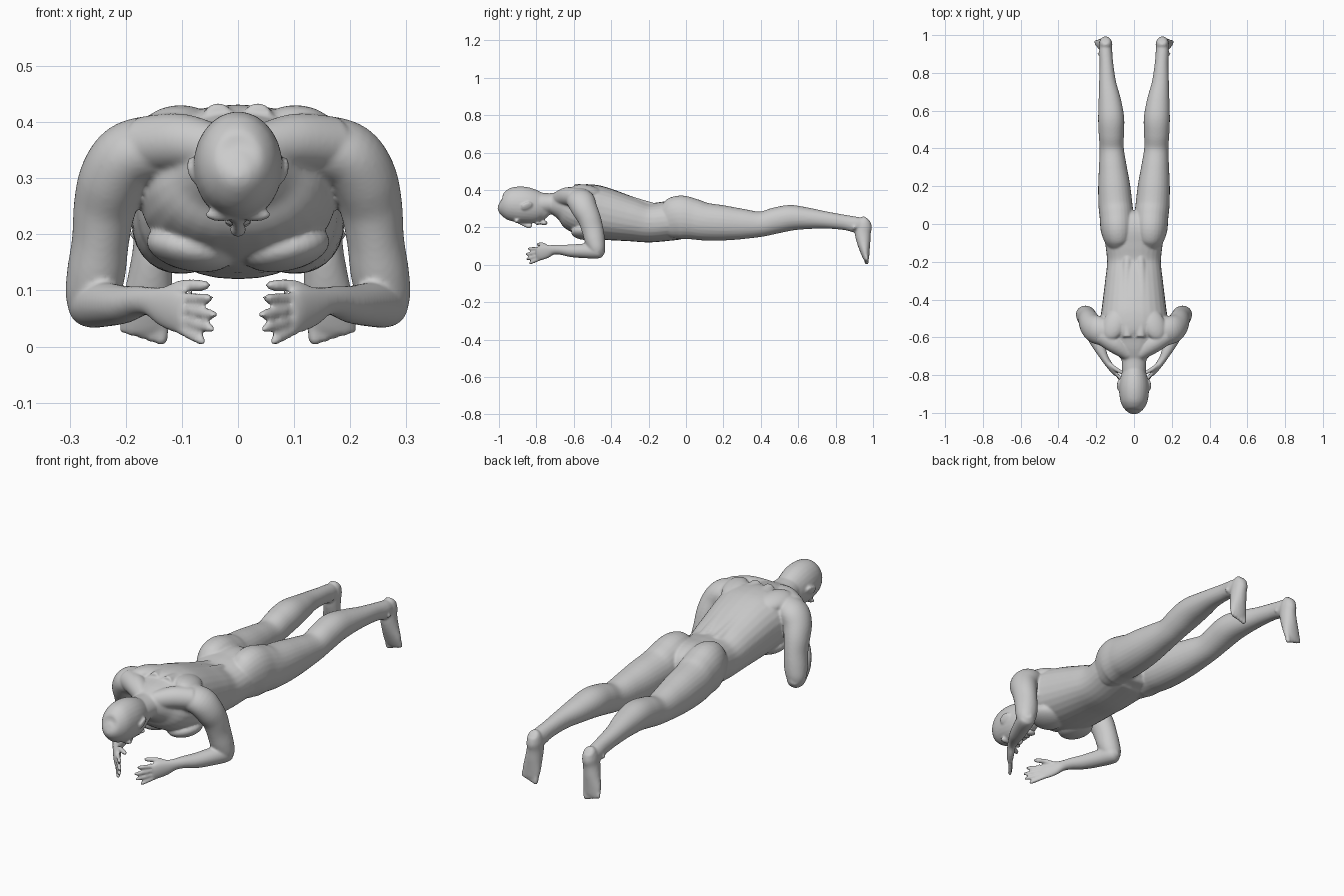
import bpy, bmesh, math
from mathutils import Vector, Matrix

bm = bmesh.new()


def smooth_path(secs, n=5):
    """Catmull-Rom interpolation of (x, y, z, ra, rb) sections."""
    out = []
    for i in range(len(secs) - 1):
        p = [secs[max(0, min(len(secs) - 1, i + k))] for k in (-1, 0, 1, 2)]
        for j in range(n):
            t = j / n
            out.append([0.5 * (2 * b + (c - a) * t + (2 * a - 5 * b + 4 * c - d) * t * t
                               + (3 * b - a - 3 * c + d) * t ** 3) for a, b, c, d in zip(*p)])
    out.append(list(secs[-1]))
    return out


def loft(secs, ref=(1, 0, 0), mirror=True, power=1.0, segs=28):
    """Closed tube; ra lies along ref, rb across it."""
    path = smooth_path(secs)
    pts = [Vector(p[:3]) for p in path]
    for s in ((1, -1) if mirror else (1,)):
        rings = []
        for i, p in enumerate(path):
            t = (pts[min(i + 1, len(pts) - 1)] - pts[max(i - 1, 0)]).normalized()
            u = Vector(ref)
            u = (u - t * u.dot(t)).normalized()
            v = t.cross(u)
            ring = []
            for k in range(segs):
                a = 2 * math.pi * k / segs
                c, d = math.cos(a), math.sin(a)
                c = math.copysign(abs(c) ** power, c)
                d = math.copysign(abs(d) ** power, d)
                q = pts[i] + u * c * max(p[3], .002) + v * d * max(p[4], .002)
                ring.append(bm.verts.new((q.x * s, q.y, q.z)))
            rings.append(ring)
        for a, b in zip(rings, rings[1:]):
            for k in range(segs):
                m = (k + 1) % segs
                bm.faces.new((a[k], a[m], b[m], b[k]))
        bm.faces.new(rings[0][::-1])
        bm.faces.new(rings[-1])


def blob(loc, size, mirror=True, rot=(0, 0, 0)):
    """Ellipsoid muscle or feature."""
    for s in ((1, -1) if mirror else (1,)):
        m = Matrix.Translation((loc[0] * s, loc[1], loc[2]))
        for ang, ax in ((rot[2] * s, 'Z'), (rot[1] * s, 'Y'), (rot[0], 'X')):
            m = m @ Matrix.Rotation(math.radians(ang), 4, ax)
        m = m @ Matrix.Diagonal((*size, 1))
        bmesh.ops.create_uvsphere(bm, u_segments=24, v_segments=14, radius=1, matrix=m)


def spans(rows):
    """(y, centre x, half width, bottom z, top z) -> loft sections."""
    return [(cx, y, (b + t) / 2, rx, (t - b) / 2) for y, cx, rx, b, t in rows]


def digit(base, mid, tip, r):
    b, m, e = Vector(base), Vector(mid), Vector(tip)
    n = m.lerp(e, 0.75)
    loft([(*b, r, r), (*m, r, r), (*n, r * .9, r * .9), (*e, r * .4, r * .4)], (0, 0, 1), segs=14)


# torso
loft(spans([(-.72, 0, .065, .275, .383), (-.66, 0, .11, .235, .408), (-.6, 0, .155, .18, .43),
            (-.52, 0, .178, .148, .432), (-.44, 0, .17, .133, .414), (-.3, 0, .153, .125, .364),
            (-.2, 0, .143, .12, .331), (-.1, 0, .153, .128, .34), (-.02, 0, .165, .138, .345),
            (.04, 0, .13, .15, .31), (.06, 0, .08, .18, .27)]), mirror=False, power=.88)
# back muscles, shoulder blades, chest
loft([(.035, -.6, .395, .03, .04), (.04, -.45, .383, .035, .034), (.04, -.3, .338, .03, .03),
      (.035, -.18, .305, .025, .028)])
blob((.105, -.53, .392), (.06, .09, .035), rot=(-8, 12, 20))
blob((.085, -.53, .175), (.08, .085, .04), rot=(0, -12, 0))
# trapezius from neck to shoulder
loft([(.03, -.69, .35, .04, .035), (.1, -.635, .365, .05, .05), (.17, -.59, .36, .05, .05)], (0, 0, 1))
# neck
loft([(0, -.84, .32, .06, .06), (0, -.78, .325, .063, .06), (0, -.71, .328, .067, .056),
      (0, -.63, .33, .085, .07)], mirror=False)
# head
loft(spans([(-.998, 0, .015, .315, .345), (-.986, 0, .044, .272, .38), (-.95, 0, .068, .24, .407),
            (-.9, 0, .078, .227, .419), (-.85, 0, .078, .222, .414), (-.8, 0, .068, .22, .393),
            (-.765, 0, .054, .219, .365), (-.742, 0, .038, .224, .325), (-.732, 0, .02, .24, .29)]),
     mirror=False)
# nose, brow, lips, chin, ears
loft([(0, -.9, .228, .008, .006), (0, -.86, .215, .01, .012), (0, -.838, .208, .015, .013),
      (0, -.825, .218, .012, .008)], mirror=False)
blob((.03, -.905, .235), (.03, .012, .012))
blob((0, -.793, .222), (.024, .013, .009), False)
blob((0, -.758, .224), (.026, .018, .013), False)
blob((.081, -.85, .315), (.007, .032, .021), rot=(25, 18, 12))

# legs
loft(spans([(-.13, .075, .05, .17, .31), (-.09, .082, .072, .142, .348), (-.03, .088, .088, .137, .371),
            (.04, .092, .09, .135, .353), (.1, .098, .09, .13, .333), (.2, .105, .085, .13, .318),
            (.3, .112, .074, .137, .3), (.4, .118, .064, .15, .285), (.48, .12, .067, .167, .307),
            (.56, .121, .069, .183, .32), (.65, .128, .06, .191, .306), (.75, .14, .045, .194, .285),
            (.85, .146, .036, .186, .267), (.91, .15, .035, .172, .257), (.95, .15, .03, .17, .25)]),
     power=.95)
# feet
loft([(.15, .967, .249, .015, .014), (.15, .961, .24, .027, .03), (.15, .95, .21, .035, .045),
      (.152, .945, .17, .036, .043), (.157, .95, .12, .04, .036), (.163, .957, .07, .045, .025),
      (.166, .963, .035, .043, .016), (.166, .965, .024, .038, .011)])
blob((.152, .9, .2), (.042, .016, .018))
for i in range(5):
    x, r = .136 + .0165 * i, .0125 - .001 * i
    digit((x, .962, .045), (x, .964, .03 + .004 * i), (x + .002, .967, .003 + .005 * i), r)

# upper arms with shoulders
loft([(.11, -.575, .35, .07, .06), (.15, -.572, .352, .073, .06), (.195, -.56, .338, .075, .062),
      (.222, -.543, .3, .069, .061), (.237, -.518, .25, .062, .056), (.245, -.5, .19, .058, .051),
      (.253, -.487, .13, .054, .052), (.262, -.477, .085, .045, .046), (.265, -.474, .055, .03, .032),
      (.265, -.474, .042, .015, .016)], (0, 1, 0))
# forearms into palms
loft([(.278, -.44, .08, .018, .016), (.27, -.455, .078, .034, .034), (.262, -.475, .075, .041, .042),
      (.24, -.53, .075, .04, .041), (.205, -.61, .075, .034, .036), (.175, -.67, .081, .027, .028),
      (.155, -.71, .08, .026, .021), (.132, -.745, .071, .036, .018), (.107, -.78, .063, .039, .015),
      (.093, -.797, .06, .034, .011)], (0, 0, 1))
# fingers and thumb
for zb, tip in ((.087, (.046, -.845, .086)), (.069, (.038, -.857, .056)),
                (.05, (.043, -.853, .031)), (.034, (.06, -.838, .008))):
    b = Vector((.108, -.777, zb))
    e = Vector(tip)
    digit(b, b.lerp(e, .5), e, .0095)
digit((.142, -.73, .088), (.1, -.765, .108), (.05, -.795, .109), .0115)

# fuse all parts into one smooth body
bmesh.ops.recalc_face_normals(bm, faces=bm.faces)
mesh = bpy.data.meshes.new("body")
bm.to_mesh(mesh)
bm.free()
body = bpy.data.objects.new("body", mesh)
bpy.context.collection.objects.link(body)
fuse = body.modifiers.new("fuse", 'REMESH')
fuse.mode = 'VOXEL'
fuse.voxel_size = .0055
fuse.use_smooth_shade = True
soften = body.modifiers.new("soften", 'SMOOTH')
soften.factor = .5
soften.iterations = 5
